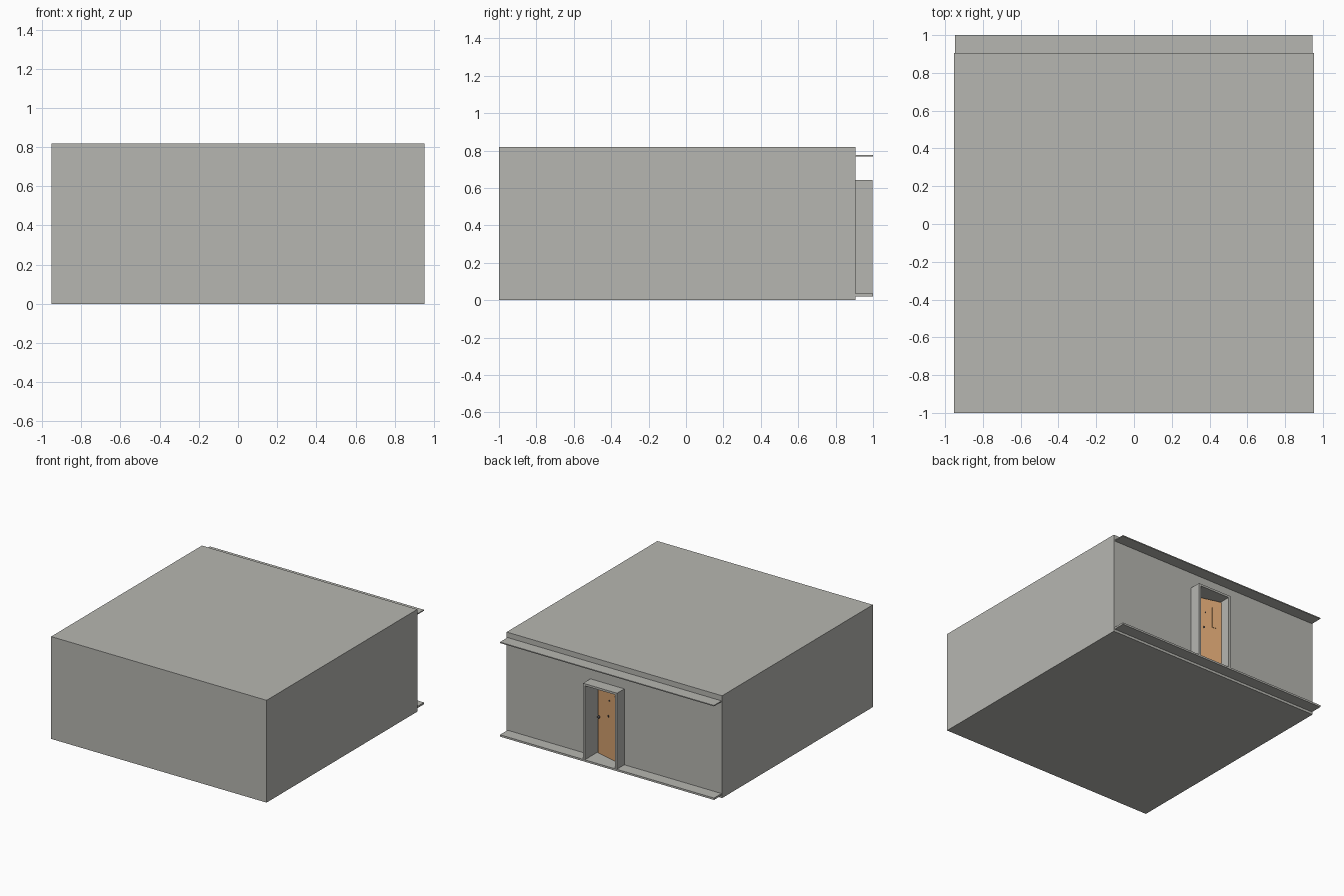
import bpy
import math
from mathutils import Matrix, Vector

default = bpy.data.objects.get("Cube")
if default:
    bpy.data.objects.remove(default, do_unlink=True)


def material(name, rgb):
    mat = bpy.data.materials.new(name)
    mat.use_nodes = True
    colour = (*rgb, 1)
    mat.diffuse_color = colour
    mat.node_tree.nodes["Principled BSDF"].inputs["Base Color"].default_value = colour
    return mat


concrete = material("concrete_grey", (0.47, 0.47, 0.44))
wood = material("door_wood", (0.67, 0.36, 0.16))
metal = material("dark_metal", (0.06, 0.05, 0.05))
pale = material("pale_interior", (0.75, 0.75, 0.72))


def box(name, x, y, z, mat, matrix=None):
    """Box spanning the given (low, high) ranges on each axis."""
    bpy.ops.mesh.primitive_cube_add(size=1)
    obj = bpy.context.object
    obj.name = name
    spans = (x, y, z)
    centre = Vector([(a + b) / 2 for a, b in spans])
    scale = Matrix.Diagonal([b - a for a, b in spans] + [1])
    obj.data.transform(Matrix.Translation(centre) @ scale)
    obj.data.materials.append(mat)
    if matrix:
        obj.matrix_world = matrix
    return obj


WALL = 0.905
LEFT, RIGHT = 0.212, -0.088
RIM = 0.017
SILL, HEAD = 0.035, 0.642

# Main block with a recessed doorway in the back wall
block = box("building_block", (-0.953, 0.953), (-1, WALL), (0, 0.818), concrete)
inner = (RIGHT + RIM, LEFT - RIM)
cutter = box("doorway_cutter", inner, (0.76, 1), (SILL, HEAD - RIM), concrete)
cut = block.modifiers.new("doorway", 'BOOLEAN')
cut.operation = 'DIFFERENCE'
cut.solver = 'EXACT'
cut.object = cutter
bpy.context.view_layer.objects.active = block
bpy.ops.object.modifier_apply(modifier=cut.name)
bpy.data.objects.remove(cutter, do_unlink=True)
box("inner_panel", inner, (0.76, 0.766), (SILL, HEAD - RIM), pale)

# Long ledges below and above the doorway
box("lower_ledge", (-0.948, 0.945), (WALL, 1), (0.02, SILL), concrete)
box("upper_ledge", (-0.948, 0.945), (WALL, 1), (0.768, 0.776), concrete)

# Projecting door surround
for name, x in (("left_jamb", LEFT - RIM), ("right_jamb", RIGHT)):
    box(name, (x, x + RIM), (WALL, 0.997), (SILL, HEAD), concrete)
box("lintel", inner, (WALL, 0.997), (HEAD - RIM, HEAD), concrete)

# Door leaf, hinged on the right jamb and slightly open inwards
hinge = Matrix.Translation((inner[0] + 0.003, 0.918, SILL)) @ Matrix.Rotation(math.radians(-15), 4, 'Z')
box("door_leaf", (0, 0.258), (-0.015, 0), (0.003, 0.582), wood, hinge)
box("door_panel", (0.04, 0.075), (0, 0.003), (0.35, 0.52), wood, hinge)
box("peephole", (0.125, 0.135), (0, 0.004), (0.46, 0.47), metal, hinge)
box("lock_plate", (0.135, 0.145), (0, 0.004), (0.33, 0.345), metal, hinge)

# Round knob near the free edge
bpy.ops.mesh.primitive_uv_sphere_add(segments=12, ring_count=8, radius=0.011)
knob = bpy.context.object
knob.name = "door_knob"
knob.data.materials.append(metal)
knob.matrix_world = hinge @ Matrix.Translation((0.238, 0.012, 0.3))
bpy.ops.object.shade_smooth()
